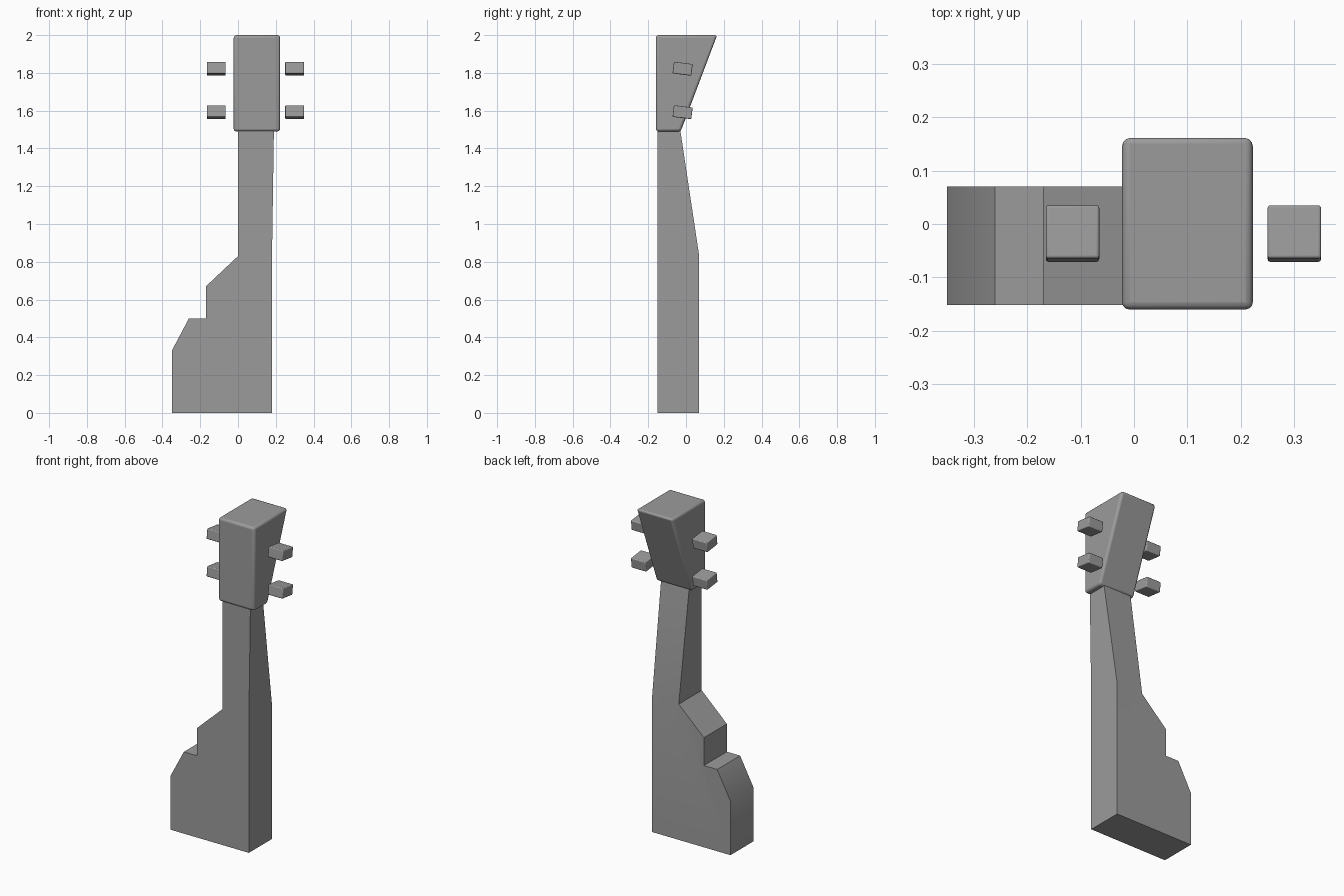
import bpy, bmesh, math
from mathutils import Matrix

cube = bpy.data.objects.get("Cube")
if cube:
    bpy.data.objects.remove(cube, do_unlink=True)

grey = bpy.data.materials.new("plain grey")
grey.use_nodes = True
grey.diffuse_color = (0.33, 0.33, 0.33, 1)
grey.node_tree.nodes["Principled BSDF"].inputs["Base Color"].default_value = (0.33, 0.33, 0.33, 1)


def finish(bm, name, bevel=0.0):
    """Turn a bmesh into a shaded object with optional rounded edges."""
    bmesh.ops.recalc_face_normals(bm, faces=bm.faces[:])
    mesh = bpy.data.meshes.new(name)
    bm.to_mesh(mesh)
    bm.free()
    mesh.materials.append(grey)
    obj = bpy.data.objects.new(name, mesh)
    bpy.context.collection.objects.link(obj)
    if bevel:
        mod = obj.modifiers.new("rounded edges", 'BEVEL')
        mod.width = bevel
        mod.segments = 3
    bpy.ops.object.select_all(action='DESELECT')
    obj.select_set(True)
    bpy.context.view_layer.objects.active = obj
    bpy.ops.object.shade_smooth_by_angle(angle=math.radians(30))
    return obj


# Body and neck: one stepped outline, with the back of the neck tapering upward
SHOULDER, NECK_TOP = 0.83, 1.495
FRONT, BACK, NECK_BACK = -0.152, 0.07, -0.03
outline = [(0.18, 0), (0.18, SHOULDER), (0.19, NECK_TOP), (0, NECK_TOP),
           (0, SHOULDER), (-0.17, 0.67), (-0.17, 0.5), (-0.26, 0.5),
           (-0.35, 0.33), (-0.35, 0)]
bm = bmesh.new()
front = [bm.verts.new((x, FRONT, z)) for x, z in outline]
back = [bm.verts.new((x, NECK_BACK if z == NECK_TOP else BACK, z)) for x, z in outline]
for i in range(len(outline)):
    j = (i + 1) % len(outline)
    bm.faces.new((front[i], front[j], back[j], back[i]))
for ring in (front, back):
    shoulder = [v for v in ring if v.co.z >= SHOULDER - 0.01]
    body = [v for v in ring if v.co.z <= SHOULDER + 0.01]
    bm.faces.new(shoulder)
    bm.faces.new(body)
finish(bm, "body_and_neck")

# Headstock: block whose back leans outward toward the top
bm = bmesh.new()
bmesh.ops.create_cube(bm, size=1)
for v in bm.verts:
    top = v.co.z > 0
    v.co.x = 0.1 + v.co.x * 0.245
    v.co.y = -0.16 if v.co.y < 0 else (0.165 if top else -0.028)
    v.co.z = 2.0 if top else 1.49
finish(bm, "headstock", 0.014)

# Tuning pegs: two tilted blocks on each side of the headstock
for side, x in (("right", -0.115), ("left", 0.3)):
    for level, z in (("lower", 1.592), ("upper", 1.822)):
        bm = bmesh.new()
        bmesh.ops.create_cube(bm, size=1)
        bm.transform(Matrix.Translation((x, -0.018, z))
                     @ Matrix.Rotation(math.radians(-7), 4, 'X')
                     @ Matrix.Diagonal((0.1, 0.1, 0.062, 1)))
        finish(bm, f"{side}_{level}_peg", 0.005)
